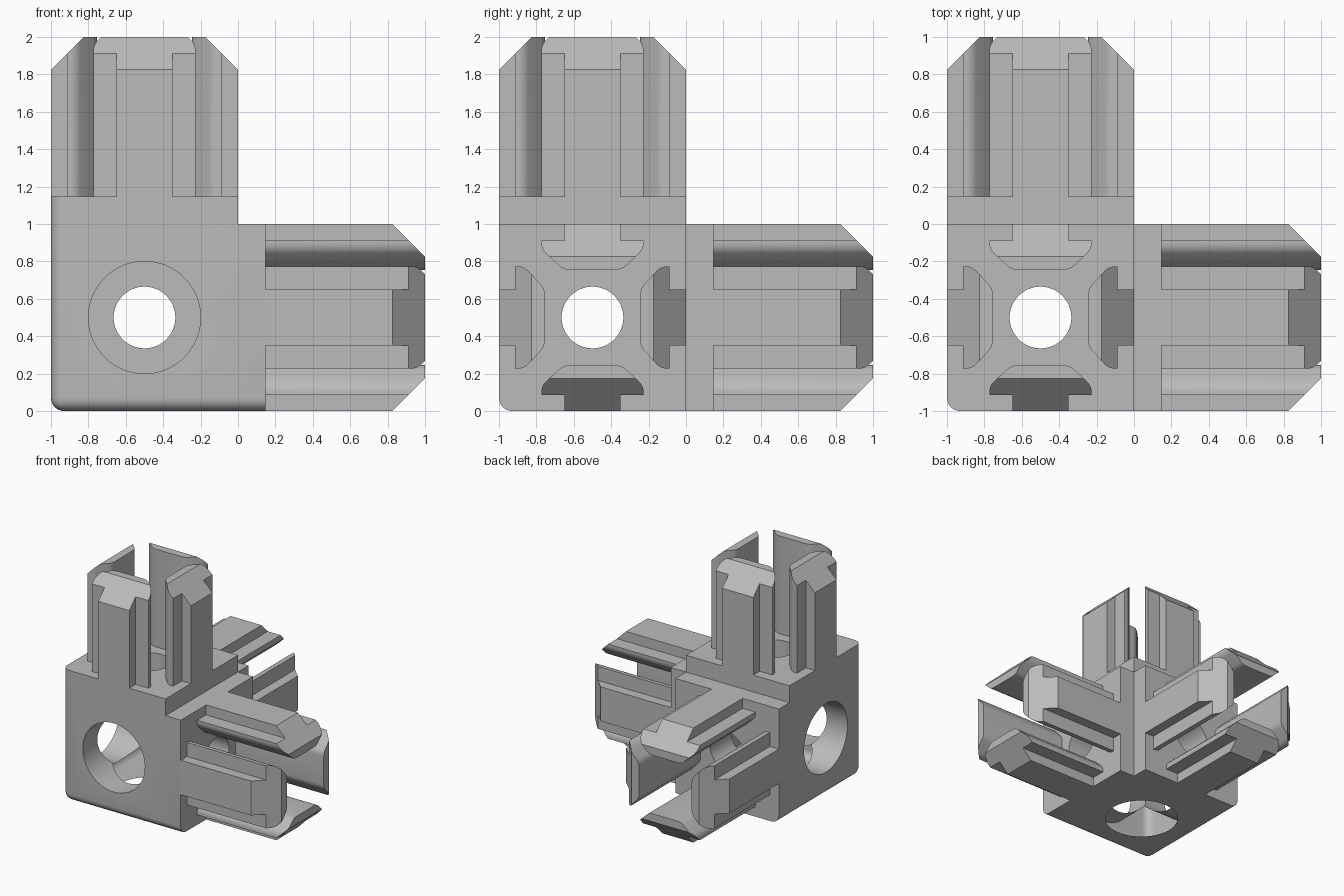
import bpy, bmesh
from math import pi, radians
from mathutils import Matrix, Vector

if "Cube" in bpy.data.objects:
    bpy.data.objects.remove(bpy.data.objects["Cube"])

CENTRE = Vector((-0.5, -0.5, 0.5))   # centre of the corner block
HALF = 0.5                           # half width of the block
PLATE = 0.147                        # collar under each set of prongs
TIP = 1.5                            # arm length from the block centre
CHAMFER = 0.175

grey = bpy.data.materials.new("plain_grey")
grey.use_nodes = True
colour = (0.5, 0.5, 0.5, 1)
grey.diffuse_color = colour
grey.node_tree.nodes["Principled BSDF"].inputs["Base Color"].default_value = colour


def make_object(name, bm):
    bmesh.ops.recalc_face_normals(bm, faces=bm.faces[:])
    mesh = bpy.data.meshes.new(name)
    bm.to_mesh(mesh)
    bm.free()
    mesh.materials.append(grey)
    obj = bpy.data.objects.new(name, mesh)
    obj.location = CENTRE
    bpy.context.collection.objects.link(obj)
    return obj


def smooth(obj):
    bpy.ops.object.select_all(action='DESELECT')
    obj.select_set(True)
    bpy.context.view_layer.objects.active = obj
    bpy.ops.object.shade_smooth_by_angle(angle=radians(30))


def axis_turn(k):
    """Cycle the x axis onto y (k=1) or z (k=2)."""
    return Matrix.Rotation(2 * pi / 3 * k, 4, Vector((1, 1, 1)))


# Corner block: a cube with a collar raised on its three inner faces
bm = bmesh.new()
bmesh.ops.create_cube(bm, size=2 * HALF)
inner = [f for f in bm.faces if sum(f.normal) > 0.5]
raised = bmesh.ops.extrude_discrete_faces(bm, faces=inner)["faces"]
for f in raised:
    bmesh.ops.translate(bm, verts=f.verts[:], vec=f.normal * PLATE)
bmesh.ops.dissolve_limit(bm, angle_limit=0.01, verts=bm.verts[:], edges=bm.edges[:])

# Round the three outer edges that meet at the outer corner
outer = [e for e in bm.edges
         if sum(all(abs(v.co[i] + HALF) < 0.001 for v in e.verts) for i in range(3)) == 2]
bmesh.ops.bevel(bm, geom=outer, offset=0.07, segments=6, profile=0.5, affect='EDGES')
block = make_object("corner_block", bm)

# Bolt holes: wide bore from the outside, narrow hole through each collar
BORES = [(0.3, -0.6, 0.35), (0.165, 0.2, 0.8)]
cutters = []
for k in range(3):
    for radius, start, end in BORES:
        bm = bmesh.new()
        place = axis_turn(k) @ Matrix.Translation(((start + end) / 2, 0, 0)) \
            @ Matrix.Rotation(pi / 2, 4, 'Y')
        bmesh.ops.create_cone(bm, cap_ends=True, segments=64, radius1=radius,
                              radius2=radius, depth=end - start, matrix=place)
        cutter = make_object("bore_cutter", bm)
        cutter.hide_render = True
        cutters.append(cutter)
        cut = block.modifiers.new("bore", 'BOOLEAN')
        cut.operation = 'DIFFERENCE'
        cut.solver = 'EXACT'
        cut.object = cutter
bpy.context.view_layer.objects.active = block
for name in [m.name for m in block.modifiers]:
    with bpy.context.temp_override(object=block, active_object=block):
        bpy.ops.object.modifier_apply(modifier=block.modifiers[0].name)
for cutter in cutters:
    bpy.data.objects.remove(cutter)
smooth(block)

# T-shaped prong section: (half width, depth below the outer face)
SECTION = [(0.15, 0), (0.15, 0.087), (0.273, 0.087), (0.273, 0.135), (0.155, 0.245)]


def add_prong(bm, turn):
    part = bmesh.new()
    outline = SECTION + [(-w, d) for w, d in reversed(SECTION)]
    root = HALF + PLATE
    face = part.faces.new([part.verts.new((root, w, HALF - d)) for w, d in outline])
    grown = bmesh.ops.extrude_face_region(part, geom=[face], use_keep_orig=True)["geom"]
    bmesh.ops.translate(part, vec=(TIP - root, 0, 0),
                        verts=[g for g in grown if isinstance(g, bmesh.types.BMVert)])
    bmesh.ops.recalc_face_normals(part, faces=part.faces[:])
    # soften the inner corners of the head
    ridges = [e for e in part.edges if abs(e.verts[0].co.x - e.verts[1].co.x) > 0.1
              and e.verts[0].co.z < HALF - 0.1]
    bmesh.ops.bevel(part, geom=ridges, offset=0.03, segments=4, profile=0.5, affect='EDGES')
    # slanted lead-in at the tip
    bmesh.ops.bisect_plane(part, geom=part.verts[:] + part.edges[:] + part.faces[:],
                           plane_co=(TIP - CHAMFER, 0, HALF), plane_no=(1, 0, 1),
                           clear_outer=True)
    bmesh.ops.holes_fill(part, edges=part.edges[:])
    bmesh.ops.recalc_face_normals(part, faces=part.faces[:])
    part.transform(turn)
    mesh = bpy.data.meshes.new("prong_part")
    part.to_mesh(mesh)
    part.free()
    bm.from_mesh(mesh)
    bpy.data.meshes.remove(mesh)


# Four prongs around each of the three arms
for k, name in enumerate(["left_arm_prongs", "back_arm_prongs", "top_arm_prongs"]):
    bm = bmesh.new()
    for q in range(4):
        add_prong(bm, axis_turn(k) @ Matrix.Rotation(q * pi / 2, 4, 'X'))
    smooth(make_object(name, bm))
